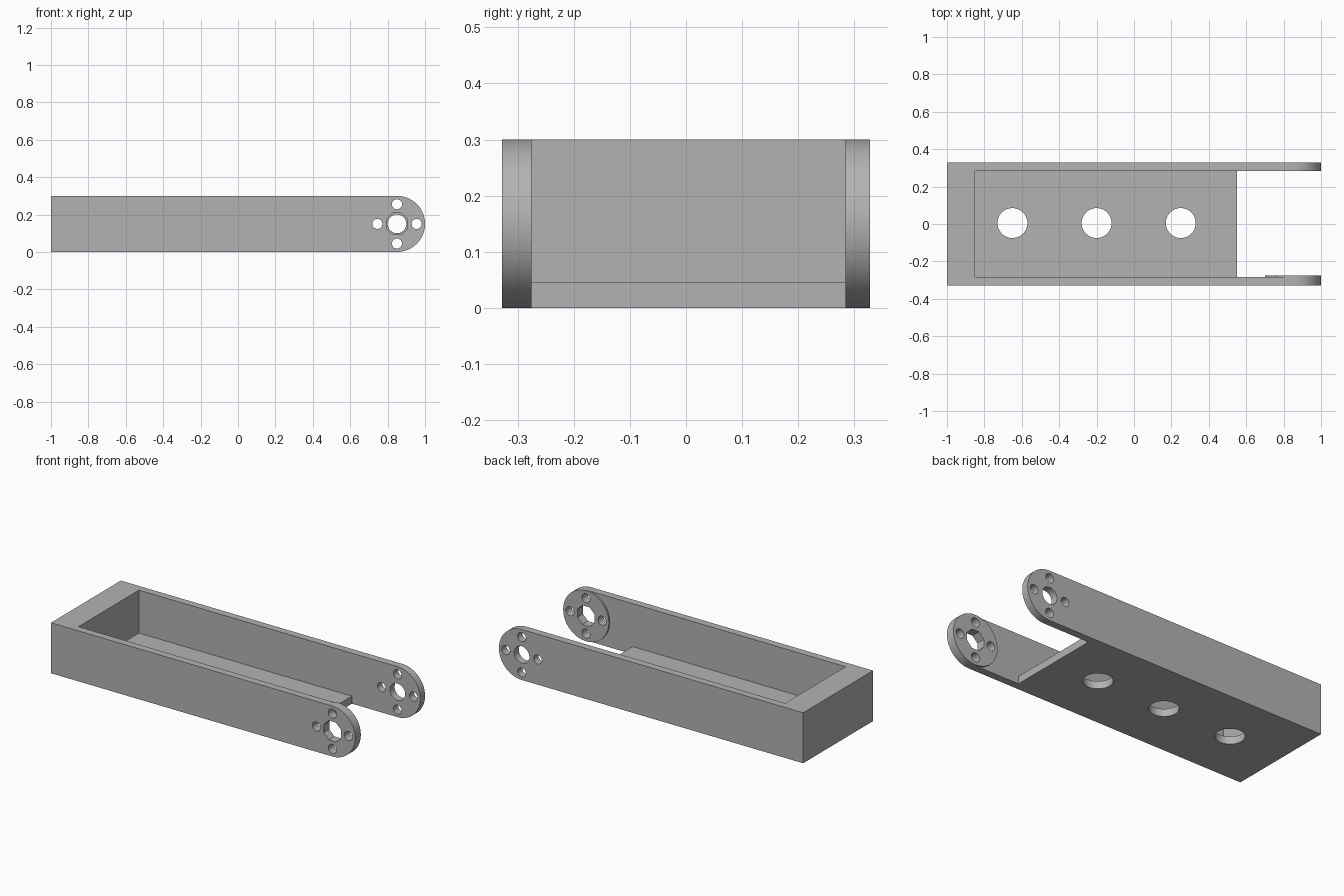
import bpy, bmesh, math

if "Cube" in bpy.data.objects:
    bpy.data.objects.remove(bpy.data.objects["Cube"])

grey = bpy.data.materials.new("grey")
grey.diffuse_color = (0.45, 0.45, 0.45, 1)
grey.use_nodes = True
grey.node_tree.nodes["Principled BSDF"].inputs["Base Color"].default_value = grey.diffuse_color

PX, PZ, R = 0.85, 0.15, 0.15        # pivot centre and arm end radius
HALF, INNER = 0.328, 0.284          # outer and inner wall faces


def prism(name, pts, y0, y1):
    """Extrude an XZ outline along y."""
    bm = bmesh.new()
    f = bm.faces.new([bm.verts.new((x, y0, z)) for x, z in pts])
    r = bmesh.ops.extrude_face_region(bm, geom=[f])
    vs = [v for v in r["geom"] if isinstance(v, bmesh.types.BMVert)]
    bmesh.ops.translate(bm, vec=(0, y1 - y0, 0), verts=vs)
    bmesh.ops.recalc_face_normals(bm, faces=bm.faces)
    me = bpy.data.meshes.new(name)
    bm.to_mesh(me)
    bm.free()
    me.materials.append(grey)
    ob = bpy.data.objects.new(name, me)
    bpy.context.collection.objects.link(ob)
    return ob


def circle(cx, cz, r, n, a0=0.0, sweep=math.tau):
    return [(cx + r * math.cos(a0 + sweep * i / n), cz + r * math.sin(a0 + sweep * i / n))
            for i in range(n)]


def rect(x0, x1, z0, z1):
    return [(x0, z0), (x1, z0), (x1, z1), (x0, z1)]


def cut(ob, cutter):
    m = ob.modifiers.new("cut", 'BOOLEAN')
    m.operation, m.solver, m.object = 'DIFFERENCE', 'EXACT', cutter
    bpy.context.view_layer.objects.active = ob
    bpy.ops.object.modifier_apply(modifier=m.name)
    bpy.data.objects.remove(cutter)


def drill_bolts(ob, y0, y1):
    for k in range(4):
        a = k * math.pi / 2
        cut(ob, prism("cutter", circle(PX + 0.105 * math.cos(a), PZ + 0.105 * math.sin(a),
                                       0.027, 24), y0, y1))


def octagon():
    return circle(PX, PZ, 0.062, 8, math.pi / 8)


# Bracket: long bar with a rounded end
end = circle(PX, PZ, R, 48, -math.pi / 2, math.pi) + [(PX, 0.3)]
bracket = prism("bracket", [(-1, 0)] + end + [(-1, 0.3)], -HALF, HALF)

# Tray pocket and open gap between the arms
cut(bracket, prism("cutter", [(-0.85, 0.045), (0.55, 0.045), (0.55, -0.1),
                              (1.2, -0.1), (1.2, 0.5), (-0.85, 0.5)], -INNER, INNER))

# Round holes in the tray floor
for x in (-0.65, -0.2, 0.25):
    c = prism("cutter", circle(0, 0, 0.08, 48), -0.2, 0.2)
    c.rotation_euler.x = math.pi / 2
    c.location = (x, 0.005, 0)
    bpy.context.view_layer.update()
    cut(bracket, c)

# Pivot holes: octagonal in the front arm, round in the back arm
cut(bracket, prism("cutter", octagon(), -0.4, -0.2))
cut(bracket, prism("cutter", circle(PX, PZ, 0.05, 32), 0.2, 0.4))
drill_bolts(bracket, -0.5, 0.5)

# Thin round pad on the inside of the front arm
pad = prism("pivot_pad", circle(PX, PZ, R, 96), -INNER, -0.275)
cut(pad, prism("cutter", octagon(), -0.4, -0.2))
drill_bolts(pad, -0.5, 0.5)

for ob in (bracket, pad):
    bpy.ops.object.select_all(action='DESELECT')
    ob.select_set(True)
    bpy.context.view_layer.objects.active = ob
    bpy.ops.object.shade_smooth_by_angle(angle=math.radians(30))
